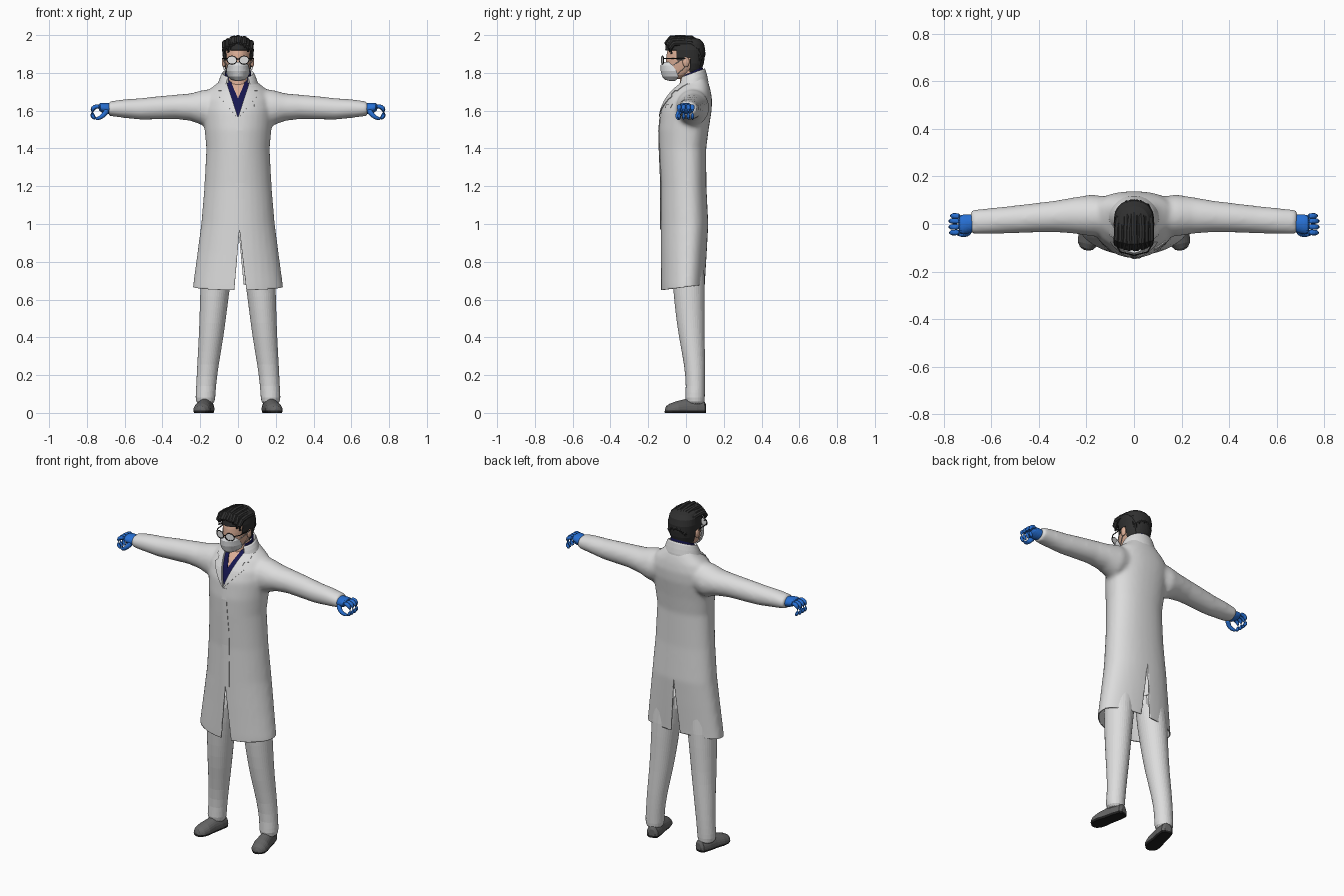
import bpy, bmesh, random
from math import sin, cos, pi, radians
from mathutils import Vector, Matrix
from mathutils.bvhtree import BVHTree

random.seed(4)
if "Cube" in bpy.data.objects:
    bpy.data.objects.remove(bpy.data.objects["Cube"])
built = []


def material(name, *rgb):
    m = bpy.data.materials.new(name)
    m.use_nodes = True
    m.diffuse_color = (*rgb, 1)
    m.node_tree.nodes["Principled BSDF"].inputs["Base Color"].default_value = (*rgb, 1)
    return m


white = material("white cloth", .72, .72, .72)
skin = material("skin", .72, .43, .31)
hair = material("dark hair", .03, .03, .03)
blue = material("blue rubber", .02, .16, .65)
navy = material("navy cloth", .008, .008, .08)
leather = material("grey leather", .13, .13, .13)
black = material("black", .015, .015, .015)
paper = material("mask white", .7, .71, .72)
glass = material("pale glass", .8, .8, .8)


def make(name, bm, mat, mirror=False, subsurf=0, thick=0):
    """Turn a bmesh into a finished object."""
    me = bpy.data.meshes.new(name)
    bm.to_mesh(me)
    bm.free()
    ob = bpy.data.objects.new(name, me)
    bpy.context.collection.objects.link(ob)
    me.materials.append(mat)
    if thick:
        mod = ob.modifiers.new("thickness", 'SOLIDIFY')
        mod.thickness, mod.offset = thick, -1
    if mirror:
        ob.modifiers.new("mirror", 'MIRROR')
    if subsurf:
        mod = ob.modifiers.new("smooth", 'SUBSURF')
        mod.levels = mod.render_levels = subsurf
    built.append(ob)
    return ob


def loft(rings, bm=None, closed=True, caps=True):
    """Bridge successive rings of points."""
    bm = bm or bmesh.new()
    rows = [[bm.verts.new(p) for p in r] for r in rings]
    n = len(rows[0])
    made = []
    for a, b in zip(rows, rows[1:]):
        for i in range(n if closed else n - 1):
            j = (i + 1) % n
            made.append(bm.faces.new((a[i], a[j], b[j], b[i])))
    if caps and closed:
        made += [bm.faces.new(rows[0]), bm.faces.new(rows[-1])]
    bmesh.ops.recalc_face_normals(bm, faces=made)
    return bm


def angles(n):
    return [2 * pi * i / n for i in range(n)]


def body_ring(z, hw, front, back, n=32):
    """Horizontal section, fuller behind and tapering to the front."""
    mid = front + (back - front) * .6
    pts = []
    for a in angles(n):
        c, s = cos(a), sin(a)
        k = .9 if s > 0 else 1.05
        x = hw * abs(c) ** k * (1 if c > 0 else -1)
        y = mid + ((back - mid) * s ** k if s > 0 else -(mid - front) * (-s) ** k)
        pts.append((x, y, z))
    return pts


def x_ring(x, zc, rz, yc, ry, n=20):
    return [(x, yc + ry * cos(a), zc + rz * sin(a)) for a in angles(n)]


def tube(points, radii, bm=None, n=10):
    """Round tube along a path."""
    pts = [Vector(p) for p in points]
    rings = []
    for i, p in enumerate(pts):
        d = pts[min(i + 1, len(pts) - 1)] - pts[max(i - 1, 0)]
        q = d.to_track_quat('Z', 'Y')
        r = radii[i] if isinstance(radii, (list, tuple)) else radii
        rings.append([p + q @ Vector((r * cos(a), r * sin(a), 0)) for a in angles(n)])
    return loft(rings, bm)


# Coat: torso and sleeves fused into one smooth surface
torso = [(.58, .247, -.132, .1), (.68, .238, -.134, .1), (.85, .215, -.134, .11),
         (1, .195, -.134, .118), (1.2, .178, -.133, .108), (1.4, .168, -.142, .107),
         (1.5, .177, -.144, .12), (1.6, .187, -.134, .136), (1.66, .185, -.11, .138),
         (1.71, .155, -.075, .13), (1.75, .105, -.035, .118), (1.785, .075, 0, .1)]
sleeve = [(.06, 1.635, .08, .03, .08), (.18, 1.615, .096, .036, .088),
          (.25, 1.619, .073, .036, .077), (.33, 1.62, .065, .032, .067),
          (.42, 1.615, .062, .026, .062), (.52, 1.609, .057, .018, .058),
          (.61, 1.611, .049, .012, .055), (.687, 1.61, .038, .008, .052)]
bm = loft([body_ring(*r) for r in torso])
for s in (1, -1):
    loft([[(s * p[0], p[1], p[2]) for p in x_ring(*r)] for r in sleeve], bm)
coat = make("coat", bm, white)
mod = coat.modifiers.new("fuse", 'REMESH')
mod.mode, mod.voxel_size = 'VOXEL', .011
mod = coat.modifiers.new("relax", 'SMOOTH')
mod.factor, mod.iterations = .5, 8
fused = bpy.data.meshes.new_from_object(
    coat.evaluated_get(bpy.context.evaluated_depsgraph_get()))
coat.modifiers.clear()
coat.data = fused
if not fused.materials:
    fused.materials.append(white)
bm = bmesh.new()
bm.from_mesh(fused)
surface = BVHTree.FromBMesh(bm)


def cut_wedge(bm, side, top, apex, end, xl, xr):
    """Cut a V-shaped opening with straight edges; side is -1 front, 1 back."""
    def near(f):
        c = f.calc_center_median()
        return c.y * side > -.03 and (c.z - apex) * (end - apex) > -.001 and abs(c.x) < .12
    for x in (xl, xr):
        faces = [f for f in bm.faces if near(f)]
        geom = set(faces) | {e for f in faces for e in f.edges} | {v for f in faces for v in f.verts}
        bmesh.ops.bisect_plane(bm, geom=list(geom), plane_co=(top, 0, apex),
                               plane_no=(end - apex, 0, top - x))
    gone = []
    for f in bm.faces:
        c = f.calc_center_median()
        t = (c.z - apex) / (end - apex)
        if near(f) and t > 0 and top + (xl - top) * t < c.x < top + (xr - top) * t:
            gone.append(f)
    bmesh.ops.delete(bm, geom=gone, context='FACES')


bmesh.ops.bisect_plane(bm, geom=bm.verts[:] + bm.edges[:] + bm.faces[:],
                       plane_co=(0, -.13, .65), plane_no=(0, -.13, 1), clear_inner=True)
cut_wedge(bm, -1, .008, .97, .65, -.02, .045)
cut_wedge(bm, 1, 0, 1, .68, -.03, .03)
cut_wedge(bm, -1, 0, 1.565, 1.78, -.07, .07)
bm.to_mesh(fused)
bm.free()
mod = coat.modifiers.new("cloth", 'SOLIDIFY')
mod.thickness, mod.offset = .006, -1


def patch(name, keys, mat, lift, mirror=True, thick=.004):
    """Cloth strip laid on the chest; keys are (z, inner x, outer x)."""
    rows = []
    for a, b in zip(keys, keys[1:]):
        rows += [[u + (v - u) * t / 4 for u, v in zip(a, b)] for t in range(4)]
    rows.append(keys[-1])
    grid = []
    for z, xa, xb in rows:
        line = []
        for i in range(7):
            x = xa + (xb - xa) * i / 6
            hit = surface.ray_cast(Vector((x, -1, z)), Vector((0, 1, 0)))[0]
            hit = hit or surface.find_nearest(Vector((x, -.03, z)))[0]
            line.append((x, hit.y - lift, z))
        grid.append(line)
    bm = loft(grid, closed=False)
    for f in bm.faces:
        if f.normal.y > 0:
            f.normal_flip()
    return make(name, bm, mat, mirror, thick=thick)


# Lapels, front overlap, pocket, shirt and bare chest
patch("lapel", [(1.565, 0, .005), (1.62, .018, .052), (1.675, .036, .1), (1.69, .041, .082),
                (1.705, .046, .084), (1.708, .047, .106), (1.745, .059, .1)], white, .007)
patch("front_overlap", [(.97, -.012, .035), (1.3, -.013, .035), (1.56, -.004, .02)],
      white, .004, mirror=False, thick=.003)
patch("breast_pocket", [(1.615, .085, .13), (1.635, .088, .134)], white, .005, mirror=False)
patch("shirt", [(1.55, 0, .012), (1.665, 0, .046), (1.72, .024, .064), (1.775, .045, .08)],
      navy, -.007)
patch("chest", [(1.65, 0, .02), (1.72, 0, .04), (1.78, 0, .06)], skin, -.012)


# Collars wrap the neck, rising toward the back
def collar(name, profile, mat, start, thick):
    rings = []
    for i in range(33):
        a = radians(-start + (180 + 2 * start) * i / 32)
        lift = .5 + .5 * sin(a)
        rings.append([(r * 1.08 * cos(a), .032 + r * .88 * sin(a), z + rise * lift)
                      for r, z, rise in profile])
    bm = loft(rings, closed=False)
    make(name, bm, mat, thick=thick, subsurf=1)


collar("coat_collar", [(.07, 1.72, .04), (.073, 1.775, .05), (.08, 1.777, .051),
                       (.102, 1.722, .025)], white, 52, .004)
collar("shirt_collar", [(.064, 1.71, .04), (.066, 1.785, .05)], navy, 48, .003)

# Trousers
legs = [(.04, .172, .046, .052, .047), (.08, .173, .054, .046, .054), (.13, .17, .052, .051, .05),
        (.25, .16, .057, .047, .055), (.4, .142, .066, .03, .069), (.55, .13, .073, .02, .079),
        (.68, .12, .08, .015, .086), (.9, .1, .09, .005, .09)]
make("trouser_leg", loft([[(xc + rx * cos(a), yc + ry * sin(a), z) for a in angles(20)]
                          for z, xc, rx, yc, ry in legs]), white, True, 1)

# Shoes with dark soles
shoe = [(.105, .02, .05), (.095, .034, .066), (.05, .04, .075), (0, .04, .074),
        (-.05, .046, .062), (-.085, .042, .05), (-.105, .028, .038), (-.113, .01, .022)]
turn = Matrix.Translation((.178, 0, 0)) @ Matrix.Rotation(radians(12), 4, 'Z')
bm = loft([[turn @ Vector((hw * cos(a), y, max(0, h * (.3 + .7 * sin(a))))) for a in angles(24)]
           for y, hw, h in shoe])
bmesh.ops.bisect_plane(bm, geom=bm.verts[:] + bm.edges[:] + bm.faces[:],
                       plane_co=(0, 0, .012), plane_no=(0, 0, 1))
for f in bm.faces:
    f.material_index = int(f.calc_center_median().z < .012)
make("shoe", bm, leather, True).data.materials.append(black)

# Gloves: palm, four curled fingers and a thumb
bm = loft([x_ring(*r) for r in [(.66, 1.61, .028, .005, .036), (.69, 1.61, .031, .002, .04),
                                (.72, 1.616, .027, -.003, .043), (.74, 1.62, .018, -.002, .04)]])
for y, size in ((-.035, .95), (-.012, 1), (.012, 1), (.033, .85)):
    path = [(0, 1.624), (.032, 1.622), (.046, 1.605), (.047, 1.58), (.036, 1.562), (.028, 1.556)]
    tube([(.73 + dx * size, y * (1 + dx), z) for dx, z in path],
         [.013, .0125, .012, .011, .0095, .005], bm)
tube([(.69, -.025, 1.605), (.705, -.042, 1.585), (.722, -.046, 1.566), (.745, -.038, 1.557),
      (.757, -.034, 1.558)], [.016, .015, .012, .01, .005], bm)
make("glove", bm, blue, True, 1)

# Head, neck and ears
head = [(1.765, .03, -.098, -.03), (1.785, .05, -.107, .01), (1.82, .062, -.11, .055),
        (1.86, .072, -.107, .08), (1.9, .075, -.104, .086), (1.94, .07, -.094, .08),
        (1.975, .045, -.06, .06)]
make("head", loft([body_ring(*r) for r in head]), skin, subsurf=1)
make("neck", tube([(0, .025, 1.69), (0, .022, 1.76), (0, .02, 1.85)], [.064, .054, .052], n=24), skin)
bm = bmesh.new()
bmesh.ops.create_uvsphere(bm, u_segments=16, v_segments=10, radius=1,
                          matrix=Matrix.Translation((.075, 0, 1.858)) @ Matrix.Diagonal((.011, .018, .028, 1)))
make("ear", bm, skin, True)

# Hair: trimmed cap with swept-back locks
cap = [(1.79, .056, -.07, .066), (1.82, .068, -.09, .084), (1.85, .077, -.1, .094),
       (1.88, .08, -.108, .099), (1.92, .084, -.11, .102), (1.955, .08, -.108, .095),
       (1.978, .062, -.09, .075), (1.988, .03, -.05, .04)]
bm = loft([body_ring(*r, n=48) for r in cap])
bmesh.ops.subdivide_edges(bm, edges=bm.edges[:], cuts=1, use_grid_fill=True)


def hairline(y):
    return 1.922 if y < -.05 else 1.865 if y < -.018 else 1.885 if y < .02 else 1.805


bare = [f for f in bm.faces if f.calc_center_median().z < hairline(f.calc_center_median().y)]
bmesh.ops.delete(bm, geom=bare, context='FACES')
make("hair_cap", bm, hair, thick=.006)
bm = bmesh.new()
for i in range(9):
    x = -.068 + .017 * i
    drop = 4.5 * x * x
    path = [(1, -.094, 1.925), (1.05, -.103, 1.955), (1, -.08, 1.981), (.97, -.03, 1.984),
            (.95, .03, 1.98), (.85, .075, 1.95), (.75, .093, 1.9), (.65, .082, 1.84)]
    wob = random.uniform(-.005, .003)
    tube([(x * k + random.uniform(-.004, .004), y * (1 - drop * 9), z - drop + wob)
          for k, y, z in path], [.007, .013, .015, .015, .015, .014, .012, .004], bm, 8)
make("hair_locks", bm, hair)

# Face mask and its ear loops
mask = [(1.858, .04, -.122, -.092), (1.84, .056, -.134, -.072), (1.81, .063, -.134, -.05),
        (1.78, .055, -.126, -.04), (1.763, .035, -.11, -.05), (1.757, .015, -.085, -.06)]
bm = loft([[(hw * cos(a), side + (front - side) * sin(a), z) for a in [pi * i / 20 for i in range(21)]]
           for z, hw, front, side in mask], closed=False)
for f in bm.faces:
    if f.normal.y > 0:
        f.normal_flip()
make("face_mask", bm, paper, thick=.003)
bm = tube([(.056, -.07, 1.84), (.076, -.035, 1.862), (.08, -.005, 1.875)], .002, n=6)
tube([(.056, -.05, 1.79), (.074, -.015, 1.82), (.08, .005, 1.84)], .002, bm, 6)
make("mask_loop", bm, paper, True)

# Spectacles
frame = [(.032 + .026 * cos(a), -.124 + .006 * cos(a), 1.868 + .021 * sin(a)) for a in angles(25)]
ring = [Vector(p) for p in frame]
bm = tube(ring + ring[:2], .0026, n=6)
tube([(.057, -.118, 1.876), (.074, -.09, 1.877), (.082, 0, 1.877)], .0028, bm, 6)
tube([(0, -.13, 1.873), (.007, -.13, 1.873)], .0026, bm, 6)
make("spectacle_frame", bm, black, True)
bm = bmesh.new()
bm.faces.new([bm.verts.new(p) for p in frame])
make("lens", bm, glass, True, thick=.002)

# Smooth shading with sharp edges kept
for ob in bpy.context.view_layer.objects:
    ob.select_set(ob in built)
bpy.context.view_layer.objects.active = coat
bpy.ops.object.shade_smooth_by_angle(angle=radians(40))
